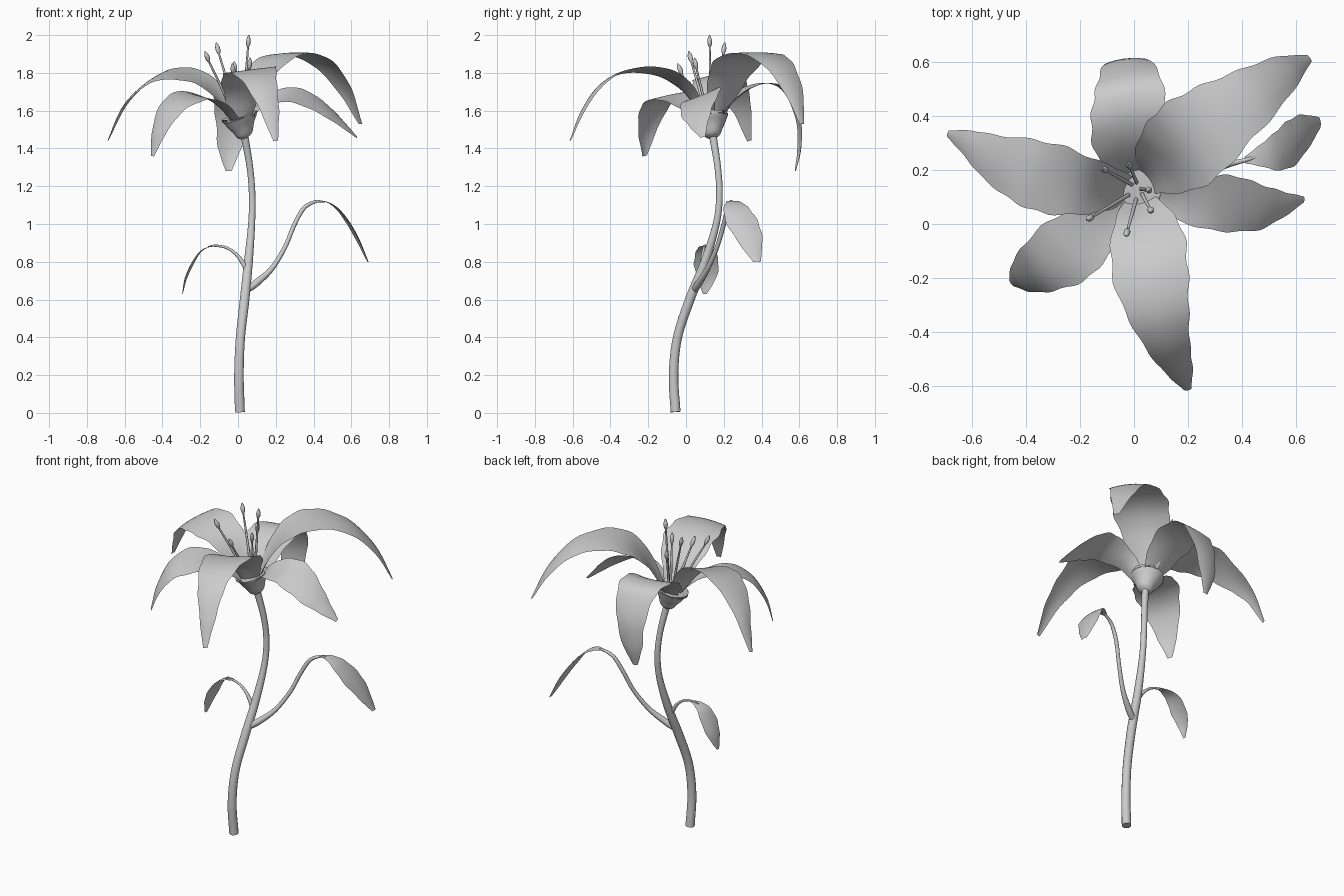
import bpy, bmesh, math, random
from mathutils import Vector, Matrix

random.seed(4)


def spline(pts, steps):
    """Catmull-Rom through (x, y, z, w) points."""
    p = [Vector(q) for q in pts]
    p = [2 * p[0] - p[1]] + p + [2 * p[-1] - p[-2]]
    out = []
    for i in range(1, len(p) - 2):
        a, b, c, d = p[i - 1:i + 3]
        for k in range(steps):
            t = k / steps
            out.append(0.5 * (2 * b + (c - a) * t + (2 * a - 5 * b + 4 * c - d) * t * t
                              + (3 * b - a - 3 * c + d) * t ** 3))
    return out + [p[-2]]


def finish(name, bm, angle=60):
    bmesh.ops.recalc_face_normals(bm, faces=bm.faces)
    me = bpy.data.meshes.new(name)
    bm.to_mesh(me)
    bm.free()
    ob = bpy.data.objects.new(name, me)
    bpy.context.collection.objects.link(ob)
    bpy.context.view_layer.objects.active = ob
    ob.select_set(True)
    bpy.ops.object.shade_smooth_by_angle(angle=math.radians(angle))
    ob.select_set(False)
    return ob


def tube(name, pts, sides=12, steps=6):
    """Round tube, w = radius."""
    path = spline(pts, steps)
    bm = bmesh.new()
    rings = []
    side = None
    for i, q in enumerate(path):
        t = (path[min(i + 1, len(path) - 1)].xyz - path[max(i - 1, 0)].xyz).normalized()
        side = side or t.orthogonal()
        side = (side - t * side.dot(t)).normalized()
        up = t.cross(side)
        rings.append([bm.verts.new(q.xyz + max(q.w, 0.001) * (
            side * math.cos(a) + up * math.sin(a)))
            for a in (2 * math.pi * k / sides for k in range(sides))])
    for a, b in zip(rings, rings[1:]):
        for k in range(sides):
            j = (k + 1) % sides
            bm.faces.new((a[k], a[j], b[j], b[k]))
    bm.faces.new(rings[0])
    bm.faces.new(rings[-1])
    return finish(name, bm)


def blade(name, pts, roll=0, side=None, cup=0.3, arch=0.2, steps=6):
    """Thin petal or leaf, w = half width; positive roll lifts the right edge."""
    path = spline(pts, steps)
    d = path[-1].xyz - path[0].xyz
    d.z = 0
    d.normalize()
    if side is None:
        side = Matrix.Rotation(math.radians(-roll), 3, d) @ Vector((d.y, -d.x, 0))
    bm = bmesh.new()
    rows = []
    ph = random.uniform(0, 6)
    for i, q in enumerate(path):
        f = i / (len(path) - 1)
        t = (path[min(i + 1, len(path) - 1)].xyz - path[max(i - 1, 0)].xyz).normalized()
        n = side.cross(t).normalized()
        row = []
        wave = [0.035 * math.sin(1.1 * i + ph), 0.035 * math.sin(0.9 * i + 2 * ph)]
        for u in (-1, -0.67, -0.33, 0, 0.33, 0.67, 1):
            w = max(q.w, 0.003) * (1 + wave[u > 0])
            lift = (cup * (1 - f) ** 2 - arch * f) * q.w * (u * u - 0.3)
            row.append(bm.verts.new(q.xyz + side * u * w + n * lift))
        rows.append(row)
    for a, b in zip(rows, rows[1:]):
        for k in range(6):
            bm.faces.new((a[k], a[k + 1], b[k + 1], b[k]))
    return finish(name, bm)


# Stem
tube("stem", [(0.01, -0.055, 0.005, .027), (0.005, -0.066, 0.2, .026),
              (0.013, -0.045, 0.4, .025), (0.035, 0.02, 0.6, .026),
              (0.055, 0.1, 0.8, .024), (0.072, 0.16, 1.0, .019),
              (0.075, 0.177, 1.15, .018), (0.063, 0.168, 1.3, .018),
              (0.032, 0.14, 1.48, .021)])

# Leaf stalks
tube("right_leaf_stalk", [(0.045, 0.045, 0.65, .018), (0.1, 0.07, 0.69, .019),
                          (0.18, 0.115, 0.765, .014), (0.25, 0.165, 0.88, .012),
                          (0.3, 0.2, 1.0, .012), (0.35, 0.22, 1.085, .011),
                          (0.41, 0.236, 1.118, .008), (0.46, 0.25, 1.118, .003)], 10)
tube("left_leaf_stalk", [(0.055, 0.08, 0.74, .014), (0.025, 0.085, 0.795, .012),
                         (-0.01, 0.09, 0.84, .009), (-0.06, 0.095, 0.874, .007),
                         (-0.12, 0.1, 0.885, .006), (-0.16, 0.1, 0.88, .002)], 10)

# Leaves
blade("right_leaf", [(0.41, 0.236, 1.12, .012), (0.46, 0.25, 1.12, .035),
                     (0.52, 0.265, 1.09, .065), (0.58, 0.295, 1.02, .085),
                     (0.635, 0.335, 0.925, .07), (0.69, 0.375, 0.8, .02)],
      side=Vector((0.1, -1, 0)), cup=0)
blade("left_leaf", [(-0.1, 0.1, 0.885, .01), (-0.15, 0.1, 0.88, .03),
                    (-0.2, 0.105, 0.855, .052), (-0.245, 0.108, 0.79, .065),
                    (-0.28, 0.11, 0.71, .048), (-0.295, 0.1, 0.63, .01)],
      side=Vector((0.08, 1, 0)), cup=0)

# Flower cup holding the petals
tube("flower_cup", [(0.034, 0.142, 1.455, .022), (0.03, 0.14, 1.47, .042),
                    (0.025, 0.136, 1.5, .058), (0.015, 0.132, 1.535, .078),
                    (0.008, 0.128, 1.565, .095), (0.008, 0.128, 1.563, .09),
                    (0.022, 0.134, 1.51, .03)], 20, 3)

# Petals
blade("left_petal", [(-0.01, 0.13, 1.52, .04), (-0.08, 0.13, 1.65, .08),
                     (-0.18, 0.14, 1.755, .11), (-0.3, 0.165, 1.795, .133),
                     (-0.42, 0.2, 1.785, .122), (-0.54, 0.25, 1.7, .085),
                     (-0.62, 0.3, 1.6, .05), (-0.69, 0.335, 1.44, .012)], 14)
blade("back_petal", [(0.01, 0.16, 1.52, .04), (-0.005, 0.22, 1.62, .1),
                     (-0.015, 0.32, 1.71, .14), (-0.02, 0.43, 1.745, .138),
                     (-0.02, 0.53, 1.71, .12), (-0.03, 0.6, 1.56, .09),
                     (-0.045, 0.605, 1.4, .062), (-0.05, 0.58, 1.28, .015)], 0)
blade("back_right_petal", [(0.03, 0.15, 1.52, .04), (0.075, 0.2, 1.68, .1),
                           (0.14, 0.25, 1.81, .15), (0.22, 0.315, 1.885, .165),
                           (0.33, 0.4, 1.905, .14), (0.46, 0.49, 1.85, .105),
                           (0.57, 0.57, 1.71, .065), (0.65, 0.615, 1.53, .015)], 1)
blade("right_petal", [(0.045, 0.12, 1.52, .04), (0.13, 0.095, 1.63, .065),
                      (0.25, 0.08, 1.68, .1), (0.36, 0.075, 1.665, .112),
                      (0.47, 0.06, 1.605, .09), (0.56, 0.07, 1.53, .05),
                      (0.63, 0.09, 1.46, .012)], -22)
blade("front_petal", [(0.015, 0.1, 1.52, .04), (0.03, 0.03, 1.67, .1),
                      (0.05, -0.07, 1.77, .14), (0.065, -0.2, 1.815, .14),
                      (0.095, -0.34, 1.805, .112), (0.13, -0.46, 1.73, .08),
                      (0.17, -0.55, 1.6, .05), (0.2, -0.615, 1.44, .013)], -7)
blade("front_left_petal", [(-0.005, 0.11, 1.52, .04), (-0.075, 0.035, 1.61, .075),
                           (-0.16, -0.03, 1.665, .11), (-0.25, -0.1, 1.68, .13),
                           (-0.35, -0.165, 1.625, .105), (-0.42, -0.205, 1.5, .065),
                           (-0.455, -0.22, 1.36, .015)], 10)

# Stamens: bent filament with a swollen anther at the end
tips = [(-0.175, 0.015, 1.915), (-0.115, 0.205, 1.96), (-0.02, 0.225, 1.86),
        (0.057, 0.125, 2.0), (0.065, 0.045, 1.88), (-0.03, -0.045, 1.85)]
for i, tip in enumerate(tips):
    tip = Vector(tip)
    root = Vector((0.015, 0.13, 1.51))
    root += 0.1 * Vector((tip.x + 0.02, tip.y - 0.12, 0))
    d = ((tip - root).normalized() + Vector((0, 0, 0.1))).normalized()
    low = tip - d * 0.065
    mid = root.lerp(low, 0.5) + Vector((0, 0, 0.015))
    tube(f"filament_{i + 1}", [(*root, .008), (*mid, .007), (*low, .005)], 8)
    tube(f"anther_{i + 1}", [(*(low - d * 0.004), .003), (*low.lerp(tip, 0.25), .011),
                             (*low.lerp(tip, 0.6), .012), (*tip, .003)], 8, 4)
